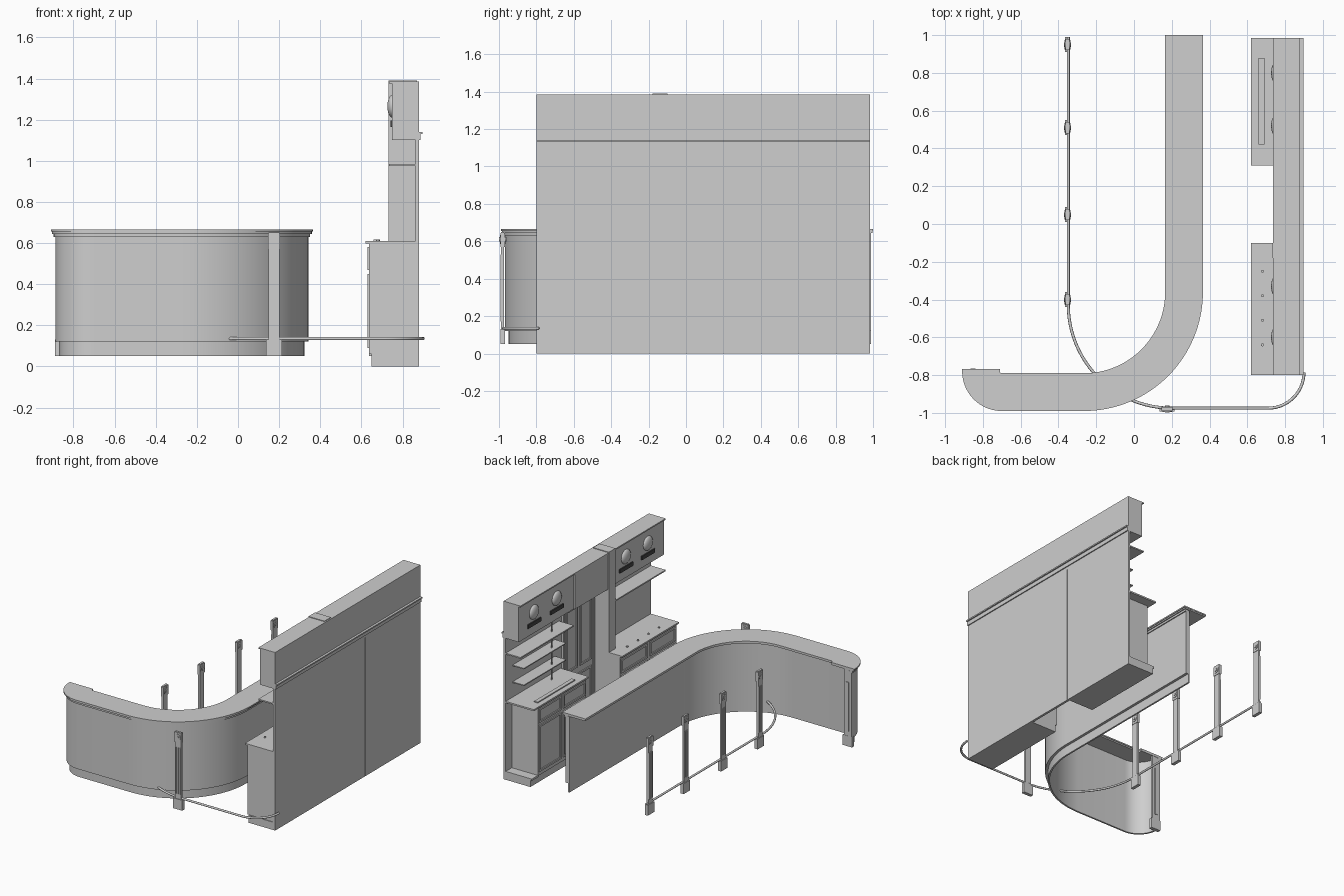
import bpy, bmesh, math
from mathutils import Vector, Matrix

cube = bpy.data.objects.get("Cube")
if cube:
    bpy.data.objects.remove(cube, do_unlink=True)


def material(name, c):
    m = bpy.data.materials.new(name)
    m.use_nodes = True
    m.diffuse_color = (c, c, c, 1)
    m.node_tree.nodes["Principled BSDF"].inputs["Base Color"].default_value = (c, c, c, 1)
    return m


GREY = material("light grey", 0.62)
DARK = material("dark grey", 0.06)


def finish(name, bm, mat=GREY, smooth=False):
    bmesh.ops.recalc_face_normals(bm, faces=bm.faces)
    me = bpy.data.meshes.new(name)
    bm.to_mesh(me)
    bm.free()
    ob = bpy.data.objects.new(name, me)
    me.materials.append(mat)
    bpy.context.collection.objects.link(ob)
    if smooth:
        bpy.ops.object.select_all(action='DESELECT')
        ob.select_set(True)
        bpy.context.view_layer.objects.active = ob
        bpy.ops.object.shade_smooth_by_angle(angle=math.radians(30))
    return ob


def add_box(bm, x, y, z):
    size = [b - a for a, b in (x, y, z)]
    mid = [(a + b) / 2 for a, b in (x, y, z)]
    bmesh.ops.create_cube(bm, size=1, matrix=Matrix.Translation(mid) @ Matrix.Diagonal((*size, 1)))


def boxes(name, *parts, mat=GREY):
    bm = bmesh.new()
    for p in parts:
        add_box(bm, *p)
    return finish(name, bm, mat)


def arc(cx, cy, r, a0, a1, n=24):
    angles = [math.radians(a0 + (a1 - a0) * i / n) for i in range(n + 1)]
    return [(cx + r * math.cos(a), cy + r * math.sin(a)) for a in angles]


# Curved counter: every layer is a ribbon between two inward offsets of its outline
def outline(d, end):
    return ([(0.365 - d, end)] + arc(-0.265, -0.36, 0.63 - d, 0, -90, 32)
            + arc(-0.70, -0.78, 0.21 - d, -90, -180, 14) + [(-0.91 + d, -0.768)])


def ribbon(name, d0, d1, z0, z1, end=0.99):
    bm = bmesh.new()
    rings = [[bm.verts.new((x, y, z)) for x, y in outline(d, end)]
             for d, z in ((d0, z0), (d1, z0), (d1, z1), (d0, z1))]
    for i in range(len(rings[0]) - 1):
        for k in range(4):
            a, b = rings[k], rings[(k + 1) % 4]
            bm.faces.new((a[i], a[i + 1], b[i + 1], b[i]))
    bm.faces.new([r[0] for r in rings])
    bm.faces.new([r[-1] for r in rings])
    finish(name, bm, smooth=True)


ribbon("counter_top", 0, 0.2, 0.655, 0.665, 1.0)
ribbon("counter_top_underlayer", 0.006, 0.195, 0.645, 0.655, 0.997)
ribbon("counter_nosing", 0.014, 0.03, 0.63, 0.645)
ribbon("counter_front_panel", 0.022, 0.042, 0.12, 0.645)
ribbon("counter_plinth", 0.042, 0.055, 0.05, 0.64)
boxes("counter_end_post",
      ((-0.885, -0.82), (-0.79, -0.77), (0.13, 0.645)),
      ((-0.89, -0.81), (-0.795, -0.768), (0.05, 0.13)),
      ((-0.865, -0.84), (-0.77, -0.764), (0.17, 0.55)))


# Foot rail
rail_path = ([(-0.348, 0.99)] + arc(0.2, -0.427, 0.548, 180, 270)
             + arc(0.71, -0.785, 0.19, 270, 360, 14))
cu = bpy.data.curves.new("foot_rail", 'CURVE')
cu.dimensions = '3D'
cu.bevel_depth = 0.008
cu.bevel_resolution = 3
cu.use_fill_caps = True
sp = cu.splines.new('POLY')
sp.points.add(len(rail_path) - 1)
for p, (x, y) in zip(sp.points, rail_path):
    p.co = (x, y, 0.135, 1)
rail = bpy.data.objects.new("foot_rail", cu)
cu.materials.append(GREY)
bpy.context.collection.objects.link(rail)


# Fluted posts, built facing -y and then turned
def post(name, x, y, turn):
    bm = bmesh.new()
    add_box(bm, (-0.026, 0.026), (-0.008, 0.008), (0.13, 0.65))
    add_box(bm, (-0.04, 0.04), (-0.013, 0.013), (0.05, 0.13))
    add_box(bm, (-0.03, 0.03), (-0.011, 0.011), (0.57, 0.645))
    for dx in (-0.017, 0, 0.017):
        add_box(bm, (dx - 0.005, dx + 0.005), (-0.013, 0), (0.17, 0.53))
    for r, h in ((0.025, 0.03), (0.012, 0.038)):
        bmesh.ops.create_cone(bm, cap_ends=True, segments=20, radius1=r, radius2=r, depth=h,
                              matrix=Matrix.Translation((0, 0, 0.61)) @ Matrix.Rotation(math.pi / 2, 4, 'X'))
    ob = finish(name, bm, smooth=True)
    ob.location = (x, y, 0)
    ob.rotation_euler.z = turn


post("front_post", 0.175, -0.98, 0)
for i, y in enumerate((0.95, 0.51, 0.05, -0.40)):
    post("side_post_%d" % (i + 1), -0.352, y, -math.pi / 2)


# Back wall: inner board with two outer sheets that leave a seam
Y0, Y1, GAP = -0.80, 0.985, 0.305
boxes("back_wall", ((0.862, 0.876), (Y0, Y1), (0, 1.385)))
boxes("back_wall_sheets",
      ((0.875, 0.88), (Y0, GAP - 0.003), (0, 1.08)),
      ((0.875, 0.88), (GAP + 0.003, Y1), (0, 1.08)),
      ((0.875, 0.88), (Y0, Y1), (1.08, 1.385)))
boxes("back_moulding",
      ((0.88, 0.888), (Y0, Y1), (1.10, 1.13)),
      ((0.88, 0.898), (Y0, Y1), (1.13, 1.14)))

# Header, its cap and the upright beside the door bay
boxes("header",
      ((0.75, 0.87), (Y0, -0.18), (1.10, 1.38)),
      ((0.75, 0.87), (0.31, Y1), (1.10, 1.38)),
      ((0.74, 0.87), (-0.10, 0.31), (1.10, 1.38)))
boxes("header_cap", ((0.735, 0.876), (Y0, Y1), (1.375, 1.385)))
boxes("upright", ((0.733, 0.87), (-0.18, -0.10), (0, 1.39)))

# Round lamps with name plates left blank
for i, y in enumerate((0.80, 0.52, -0.33, -0.60)):
    bm = bmesh.new()
    bmesh.ops.create_uvsphere(bm, u_segments=24, v_segments=12, radius=1,
                              matrix=Matrix.Translation((0.75, y, 1.265)) @ Matrix.Diagonal((0.024, 0.055, 0.055, 1)))
    finish("lamp_%d" % (i + 1), bm, smooth=True)
    boxes("blank_plate_%d" % (i + 1), ((0.741, 0.75), (y - 0.08, y + 0.08), (1.165, 1.195)), mat=DARK)


def frame(x, y, z, w=0.014):
    """Four thin bars standing out from a face that looks to -x."""
    fx = (x - 0.008, x + 0.002)
    return [(fx, (y[0], y[0] + w), z), (fx, (y[1] - w, y[1]), z),
            (fx, (y[0] + w, y[1] - w), (z[0], z[0] + w)), (fx, (y[0] + w, y[1] - w), (z[1] - w, z[1]))]


# Cabinets with worktops and framed doors
for side, a, b, c in (("left", 0.31, Y1, 0.91), ("right", Y0, -0.10, -0.10)):
    boxes(side + "_cabinet_base", ((0.65, 0.87), (a, b), (0, 0.06)))
    boxes(side + "_cabinet", ((0.638, 0.87), (a + 0.005, c), (0.06, 0.60)))
    boxes(side + "_worktop", ((0.62, 0.87), (a, b), (0.598, 0.61)))
    half = (c - a) / 2
    doors = []
    for k in range(2):
        y = (a + k * half + 0.02, a + (k + 1) * half - 0.01)
        doors += frame(0.638, y, (0.09, 0.45)) + frame(0.638, y, (0.47, 0.58))
    boxes(side + "_cabinet_doors", *doors)
boxes("left_floor_lip", ((0.638, 0.87), (0.90, Y1), (0.05, 0.065)))
boxes("drip_tray", ((0.66, 0.69), (0.42, 0.88), (0.61, 0.618)))

# Tap stubs on the right worktop
bm = bmesh.new()
for k in range(4):
    bmesh.ops.create_cone(bm, cap_ends=True, segments=12, radius1=0.008, radius2=0.008, depth=0.01,
                          matrix=Matrix.Translation((0.68, -0.25 - 0.13 * k, 0.613)))
finish("tap_stubs", bm, smooth=True)

# Shelves
boxes("left_shelves",
      ((0.735, 0.87), (0.33, Y1), (0.975, 0.985)),
      ((0.765, 0.87), (0.38, 0.90), (0.852, 0.86)),
      ((0.765, 0.87), (0.38, 0.90), (0.722, 0.73)))
boxes("left_shelf_rod", ((0.80, 0.808), (0.50, 0.508), (0.61, 1.10)))
boxes("right_shelf", ((0.735, 0.87), (Y0, -0.18), (0.975, 0.985)))

# Door in the middle bay
boxes("door_leaf", ((0.853, 0.863), (-0.09, 0.30), (0.02, 1.08)))
boxes("door_frames", *frame(0.853, (-0.09, 0.30), (0.02, 1.08), 0.02),
      *frame(0.853, (-0.05, 0.09), (0.55, 1.03)), *frame(0.853, (0.12, 0.26), (0.55, 1.03)),
      *frame(0.853, (-0.05, 0.26), (0.08, 0.50)))
